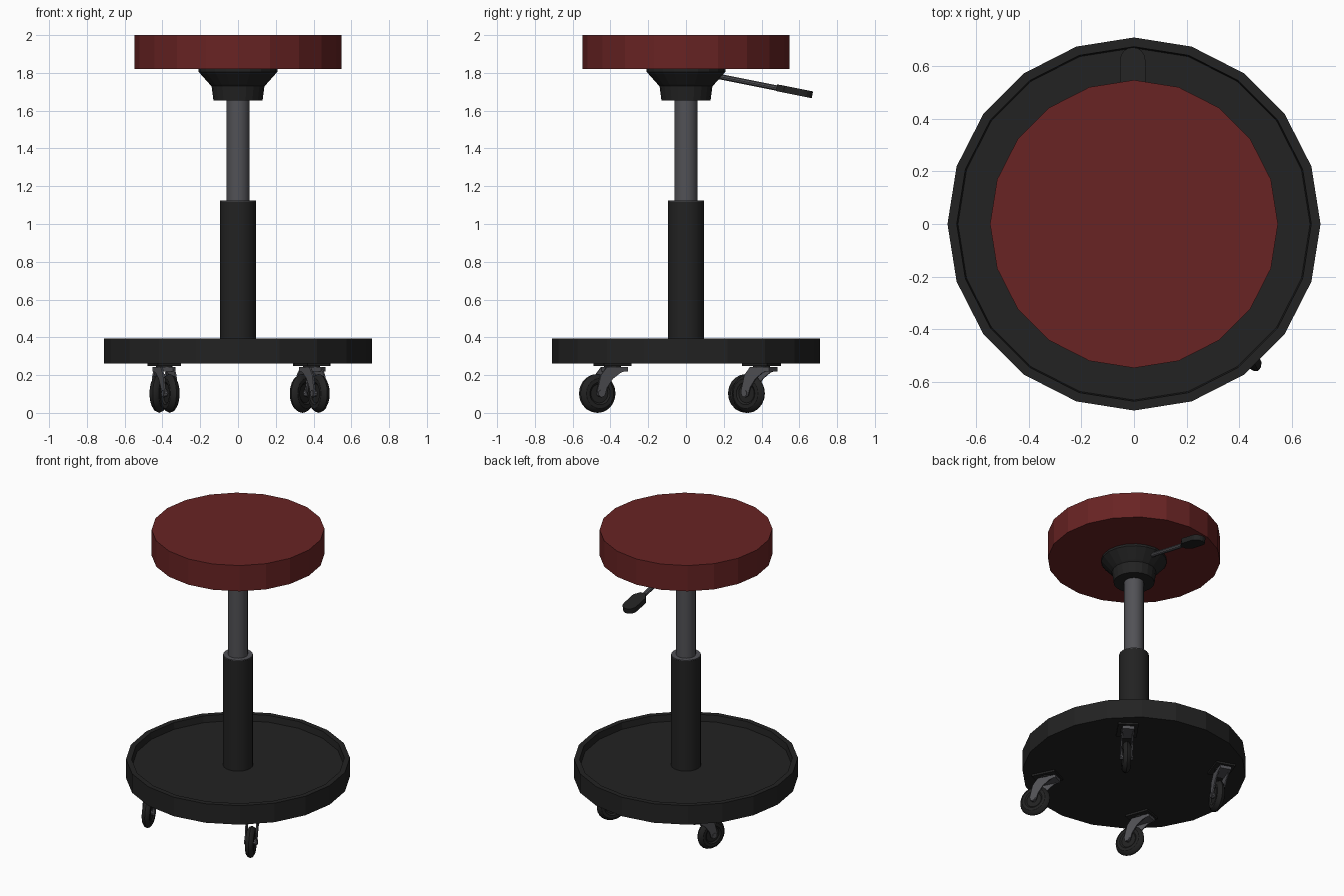
import bpy, bmesh, math
from mathutils import Matrix, Vector

if "Cube" in bpy.data.objects:
    bpy.data.objects.remove(bpy.data.objects["Cube"])


def material(name, rgb):
    m = bpy.data.materials.new(name)
    m.diffuse_color = (*rgb, 1)
    m.use_nodes = True
    m.node_tree.nodes["Principled BSDF"].inputs["Base Color"].default_value = m.diffuse_color
    return m


RED = material("red_vinyl", (0.14, 0.017, 0.017))
BLACK = material("black_plastic", (0.016, 0.016, 0.016))
GREY = material("grey_steel", (0.083, 0.083, 0.092))


def finish(name, bm, mat, matrix=None, smooth=False):
    bmesh.ops.remove_doubles(bm, verts=bm.verts, dist=1e-5)
    bmesh.ops.recalc_face_normals(bm, faces=bm.faces)
    if matrix is not None:
        bm.transform(matrix)
    for f in bm.faces:
        f.smooth = smooth and len(f.verts) <= 4
    if smooth:
        for e in bm.edges:
            if len(e.link_faces) == 2 and e.calc_face_angle(0) > math.radians(32):
                e.smooth = False
    me = bpy.data.meshes.new(name)
    bm.to_mesh(me)
    bm.free()
    me.materials.append(mat)
    ob = bpy.data.objects.new(name, me)
    bpy.context.collection.objects.link(ob)
    return ob


def lathe(name, profile, mat, n=20, matrix=None, smooth=False, closed=False):
    """Revolve (radius, z) points about z; open profiles get capped ends."""
    bm = bmesh.new()
    rings = [[bm.verts.new((r * math.cos(math.tau * i / n), r * math.sin(math.tau * i / n), z))
              for i in range(n)] for r, z in profile]
    pairs = list(zip(rings, rings[1:]))
    if closed:
        pairs.append((rings[-1], rings[0]))
    else:
        bm.faces.new(rings[0])
        bm.faces.new(rings[-1])
    for a, b in pairs:
        for i in range(n):
            j = (i + 1) % n
            bm.faces.new((a[i], a[j], b[j], b[i]))
    return finish(name, bm, mat, matrix, smooth)


def extrude(name, outline, depth, mat, matrix):
    """Extrude a 2D outline in local xy, centred on local z."""
    bm = bmesh.new()
    lo = [bm.verts.new((x, y, -depth / 2)) for x, y in outline]
    hi = [bm.verts.new((x, y, depth / 2)) for x, y in outline]
    bm.faces.new(lo)
    bm.faces.new(hi)
    for i in range(len(outline)):
        j = (i + 1) % len(outline)
        bm.faces.new((lo[i], lo[j], hi[j], hi[i]))
    return finish(name, bm, mat, matrix)


# Seat, hub under it, gas lift and tray base
lathe("seat", [(0.548, 1.82), (0.548, 2.0)], RED)
lathe("seat_hub", [(0.13, 1.655), (0.14, 1.73), (0.15, 1.74), (0.208, 1.805), (0.208, 1.82)], BLACK)
lathe("lift_rod", [(0.062, 1.1), (0.062, 1.67)], GREY, smooth=True)
lathe("lift_sleeve", [(0.095, 0.3), (0.095, 1.12)], BLACK, smooth=True)
lathe("sleeve_cap", [(0.094, 1.12), (0.094, 1.125)], GREY)
lathe("tray", [(0.71, 0.262), (0.71, 0.395), (0.675, 0.395), (0.67, 0.35)], BLACK)

# Height lever: steel rod with a flat rounded paddle, sloping down to the back
p0, p1 = Vector((-0.005, 0.12, 1.792)), Vector((-0.005, 0.54, 1.708))
slope = (p1 - p0).to_track_quat('Z', 'Y').to_matrix().to_4x4()
lathe("lever_rod", [(0.015, 0), (0.015, (p1 - p0).length)], GREY, 10,
      Matrix.Translation(p0) @ slope, True)
tip = [(-0.02, -0.1), (0.02, -0.1), (0.048, -0.06)]
tip += [(0.048 * math.cos(a), 0.045 + 0.048 * math.sin(a))
        for a in (math.pi * i / 8 for i in range(9))]
tip += [(-0.048, -0.06)]
extrude("lever_paddle", tip, 0.036, BLACK,
        Matrix.Translation((-0.005, 0.578, 1.702)) @ Matrix.Rotation(math.radians(-11.3), 4, 'X'))

# Casters: local x is the trailing direction, local y the axle
TRAIL, AXLE = 0.085, 0.103
FORK = [(-0.075, 0.242), (0.05, 0.242), (0.085, 0.2), (0.107, 0.115), (0.1, 0.09), (0.08, 0.082),
        (0.062, 0.092), (0.048, 0.135), (0.015, 0.18), (-0.03, 0.212), (-0.075, 0.228)]
CASTERS = {"front_left": (-0.39, -0.39, 20), "front_right": (0.39, -0.39, 26),
           "back_left": (-0.39, 0.4, -19), "back_right": (0.39, 0.4, -35)}
for name, (x, y, turn) in CASTERS.items():
    base = Matrix.Translation((x, y, 0)) @ Matrix.Rotation(math.radians(turn - 90), 4, 'Z')
    upright = Matrix.Rotation(math.radians(90), 4, 'X')
    axle = base @ Matrix.Translation((TRAIL, 0, AXLE)) @ upright
    # Tyre with a rounded crown and recessed hub
    lathe(name + "_wheel", [(0.05, -0.018), (0.06, -0.026), (0.08, -0.026), (0.096, -0.015),
                            (0.103, 0), (0.096, 0.015), (0.08, 0.026), (0.06, 0.026),
                            (0.05, 0.018)], BLACK, 20, axle, True)
    lathe(name + "_axle", [(0.018, -0.042), (0.018, 0.042)], GREY, 10, axle)
    # Fork cheeks joined by a bridge
    for side, s in (("a", -1), ("b", 1)):
        extrude(name + "_fork_" + side, FORK, 0.008, GREY,
                base @ Matrix.Translation((0, s * 0.034, 0)) @ upright)
    extrude(name + "_fork_bridge", [(-0.075, -0.038), (0.05, -0.038), (0.05, 0.038), (-0.075, 0.038)],
            0.022, GREY, base @ Matrix.Translation((0, 0, 0.231)))
    # Swivel ring and mounting plate
    lathe(name + "_swivel", [(0.045, 0.24), (0.045, 0.256)], BLACK, 12, base)
    extrude(name + "_plate", [(-0.08, -0.065), (0.08, -0.065), (0.08, 0.065), (-0.08, 0.065)],
            0.014, BLACK, base @ Matrix.Translation((0, 0, 0.256)))
